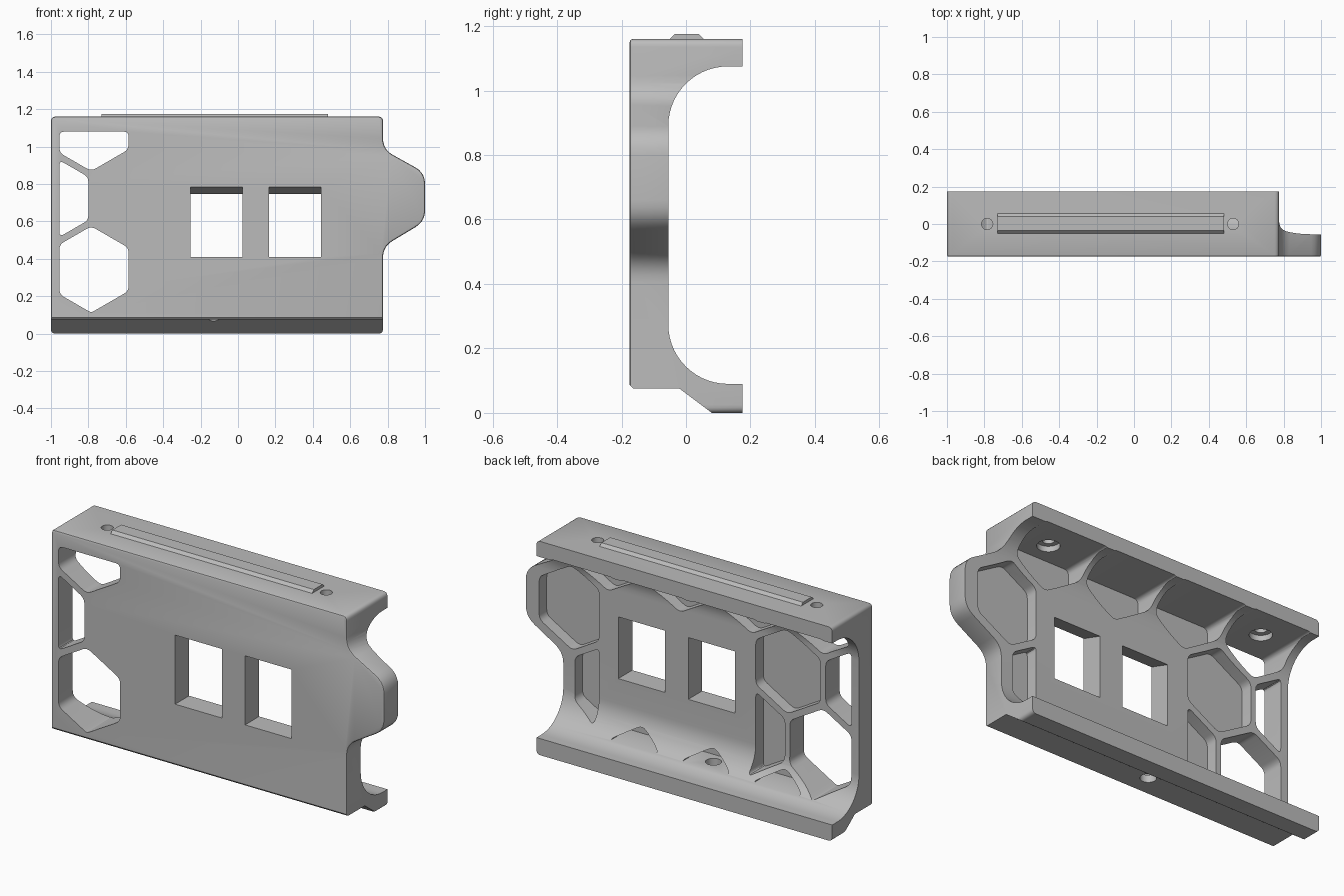
import bpy, bmesh, math
from mathutils import Vector

if "Cube" in bpy.data.objects:
    bpy.data.objects.remove(bpy.data.objects["Cube"])

grey = bpy.data.materials.new("plain grey")
grey.diffuse_color = (0.5, 0.5, 0.5, 1)
grey.use_nodes = True
grey.node_tree.nodes["Principled BSDF"].inputs["Base Color"].default_value = grey.diffuse_color


def rounded(pts, d, segs=5):
    """Round every corner of a polygon, cutting d off each neighbouring edge."""
    out = []
    for i, p in enumerate(pts):
        p, a, b = Vector(p), Vector(pts[i - 1]), Vector(pts[(i + 1) % len(pts)])
        s = p + (a - p).normalized() * min(d, 0.45 * (a - p).length)
        e = p + (b - p).normalized() * min(d, 0.45 * (b - p).length)
        for k in range(segs + 1):
            t = k / segs
            out.append(s * (1 - t) ** 2 + p * 2 * t * (1 - t) + e * t * t)
    return out


def clip(pts, axis, limit, sign):
    """Keep the polygon part where sign * coordinate <= sign * limit."""
    out = []
    for i, b in enumerate(pts):
        a = pts[i - 1]
        da, db = sign * (a[axis] - limit), sign * (b[axis] - limit)
        if (da < 0) != (db < 0):
            out.append(a.lerp(b, da / (da - db)))
        if db < 0:
            out.append(b)
    return out


def prism(name, pts, axis, a, b, rim=0):
    """Extrude a polygon along an axis; rim rounds the edges of the first cap."""
    place = {"x": lambda u, v, t: (t, u, v),
             "y": lambda u, v, t: (u, t, v),
             "z": lambda u, v, t: (u, v, t)}[axis]
    bm = bmesh.new()
    lo = [bm.verts.new(place(p[0], p[1], a)) for p in pts]
    hi = [bm.verts.new(place(p[0], p[1], b)) for p in pts]
    cap = bm.faces.new(lo)
    bm.faces.new(hi[::-1])
    for i in range(len(pts)):
        bm.faces.new((lo[i - 1], lo[i], hi[i], hi[i - 1]))
    bmesh.ops.recalc_face_normals(bm, faces=bm.faces)
    if rim:
        bmesh.ops.bevel(bm, geom=list(cap.edges), offset=rim, segments=2,
                        profile=0.5, affect='EDGES')
    return make(name, bm)


def make(name, bm):
    me = bpy.data.meshes.new(name)
    bm.to_mesh(me)
    bm.free()
    me.materials.append(grey)
    ob = bpy.data.objects.new(name, me)
    bpy.context.collection.objects.link(ob)
    return ob


def boolean(target, other, op='DIFFERENCE'):
    m = target.modifiers.new("cut", 'BOOLEAN')
    m.operation, m.solver, m.object = op, 'EXACT', other
    bpy.context.view_layer.objects.active = target
    bpy.ops.object.modifier_apply(modifier=m.name)
    bpy.data.objects.remove(other, do_unlink=True)


def cone(name, x, y, z0, z1, r0, r1):
    bm = bmesh.new()
    bmesh.ops.create_cone(bm, cap_ends=True, segments=32, radius1=r0,
                          radius2=r1, depth=z1 - z0)
    bmesh.ops.translate(bm, verts=bm.verts, vec=(x, y, (z0 + z1) / 2))
    return make(name, bm)


def arc(cy, cz, r, a0, a1, n=14):
    return [(cy + r * math.cos(math.radians(a0 + (a1 - a0) * k / n)),
             cz + r * math.sin(math.radians(a0 + (a1 - a0) * k / n)))
            for k in range(n + 1)]


# C-shaped bracket section: front plate, curved upper and lower lips
section = [(-0.2, 1.2), (-0.2, 0.112), (-0.163, 0.075), (-0.02, 0.075),
           (0.147, -0.05), (0.175, -0.05), (0.175, 0.09)]
section += arc(0.13, 0.275, 0.185, 270, 180)
section += arc(0.13, 0.89, 0.185, 180, 90)
section += [(0.175, 1.075), (0.175, 1.2)]
body = prism("bracket_body", section, "x", -1.1, 1.1)

# Front outline with the side ear
corners = rounded([(0.775, 0), (-1, 0), (-1, 1.16), (0.775, 1.16)], 0.025)
ear = rounded([(0.775, 1.16), (0.775, 0.985), (1, 0.86), (1, 0.6),
               (0.775, 0.465), (0.775, 0)], 0.06)
n = len(ear) // 6
outline = corners + ear[n:-n]
boolean(body, prism("outline", outline, "y", -0.175, 0.3, rim=0.01), 'INTERSECT')

# Honeycomb: open cells at the left, blind pockets elsewhere, solid centre panel
ROWS = (-0.03, 0.343, 0.722, 1.1)
LEFT, RIGHT, FLOOR = -0.38, 0.56, -0.12
cells = [(-0.785, 1, -0.3, None), (-1.0, 2, -0.3, None), (-0.785, 3, -0.3, None),
         (-0.57, 2, FLOOR, (LEFT, 1)), (-0.355, 1, FLOOR, (LEFT, 1)),
         (0.72, 2, FLOOR, (RIGHT, -1)), (0.505, 1, FLOOR, (RIGHT, -1))]
cells += [(x, 3, FLOOR, None) for x in (-0.355, 0.075, 0.505)]
cells += [(x, 0, FLOOR, None) for x in (-0.57, -0.14, 0.29)]
for x, row, start, side in cells:
    hexagon = [Vector((x + 0.231 * math.sin(k * math.pi / 3),
                       ROWS[row] + 0.231 * math.cos(k * math.pi / 3)))
               for k in range(6)]
    hexagon = clip(hexagon, 0, -0.955, -1)
    hexagon = clip(hexagon, 1, 0.115, -1)
    hexagon = clip(hexagon, 1, 1.08, 1)
    if side:
        hexagon = clip(hexagon, 0, *side)
    boolean(body, prism("cell", rounded(hexagon, 0.028), "y", start, 0.3))

# Two socket windows with a sloped head
for x in (-0.255, 0.165):
    head = [(-0.2, 0.41), (-0.2, 0.793), (0.0, 0.727), (0.0, 0.41)]
    boolean(body, prism("window", head, "x", x, x + 0.28))

# Screw holes: two countersunk in the top lip, one in the underside
for x in (-0.785, 0.53):
    boolean(body, cone("hole", x, 0, 0.9, 1.3, 0.03, 0.03))
    boolean(body, cone("countersink", x, 0, 1.0, 1.11, 0.056, 0.056))
boolean(body, cone("hole", -0.13, -0.05, -0.1, 0.15, 0.04, 0.04))

# Raised rail on top
rail = prism("top_rail", [(-0.05, 1.155), (0.055, 1.155), (0.055, 1.16),
                          (0.04, 1.175), (-0.035, 1.175), (-0.05, 1.16)],
             "x", -0.73, 0.48)

# Smooth the curved surfaces, keep sharp edges
bpy.ops.object.select_all(action='DESELECT')
body.select_set(True)
bpy.context.view_layer.objects.active = body
bpy.ops.object.shade_smooth_by_angle(angle=math.radians(30))
